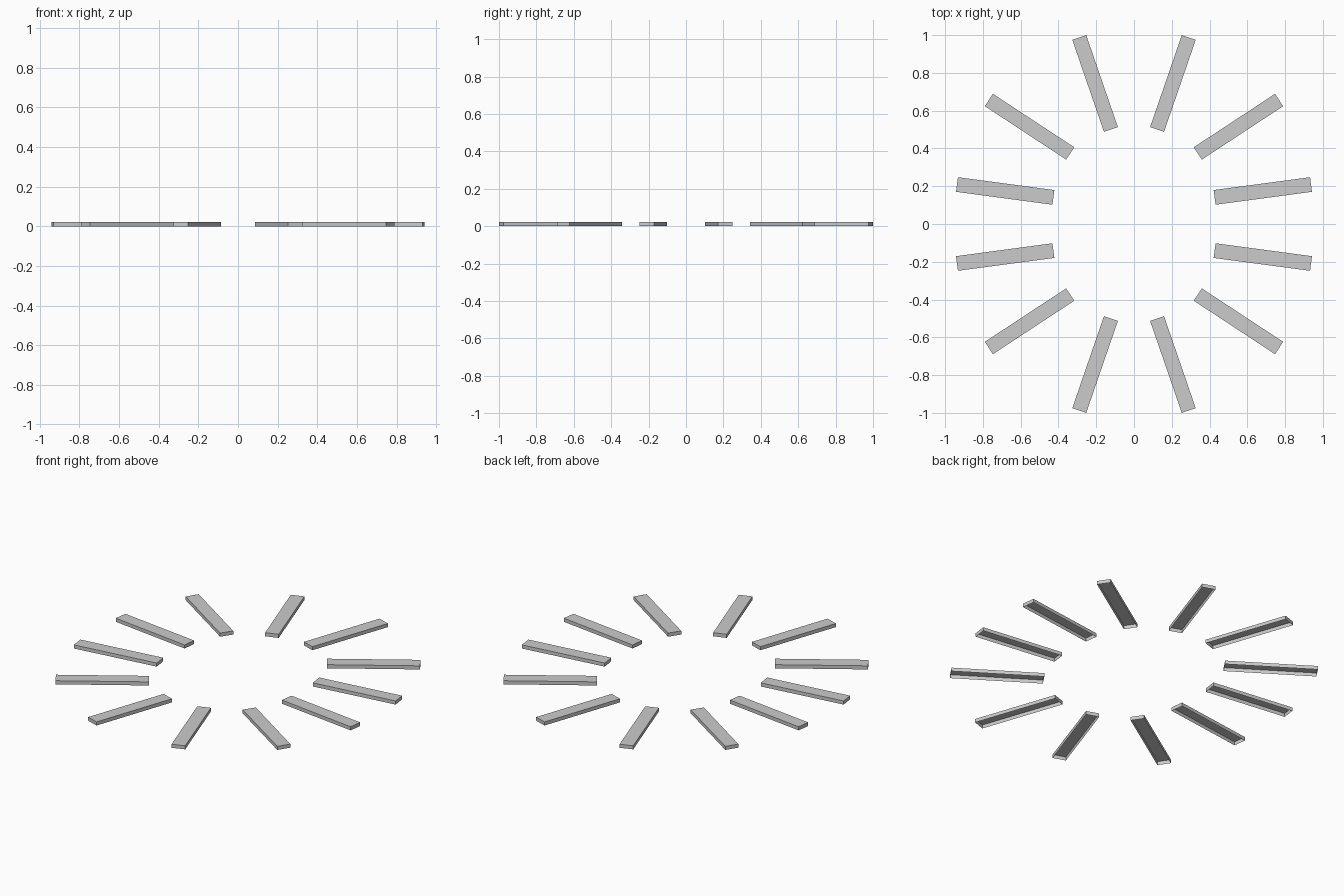
import bpy, bmesh
from math import radians, pi

if "Cube" in bpy.data.objects:
    bpy.data.objects.remove(bpy.data.objects["Cube"])

LENGTH, WIDTH, HEIGHT = 0.515, 0.078, 0.022

# Shared thin shell: a box that is open underneath
mesh = bpy.data.meshes.new("bar")
bm = bmesh.new()
bmesh.ops.create_cube(bm, size=1)
for v in bm.verts:
    v.co = (v.co.x * LENGTH, v.co.y * WIDTH, (v.co.z + 0.5) * HEIGHT)
bm.normal_update()
bottom = [f for f in bm.faces if f.normal.z < -0.5]
bmesh.ops.delete(bm, geom=bottom, context='FACES_ONLY')
bm.to_mesh(mesh)
bm.free()

# One quadrant of the ring: centre x, centre y, direction in degrees
quadrant = [(0.682, 0.175, 7.6), (0.553, 0.515, 33.3), (0.206, 0.744, 71.0)]

# Mirror the quadrant into all four corners
for i, (x, y, deg) in enumerate(quadrant):
    for sx in (1, -1):
        for sy in (1, -1):
            name = f"{'right' if sx > 0 else 'left'}_{'back' if sy > 0 else 'front'}_bar_{i + 1}"
            bar = bpy.data.objects.new(name, mesh)
            bar.location = (sx * x, sy * y, 0)
            bar.rotation_euler.z = sx * sy * radians(deg)
            bpy.context.collection.objects.link(bar)
